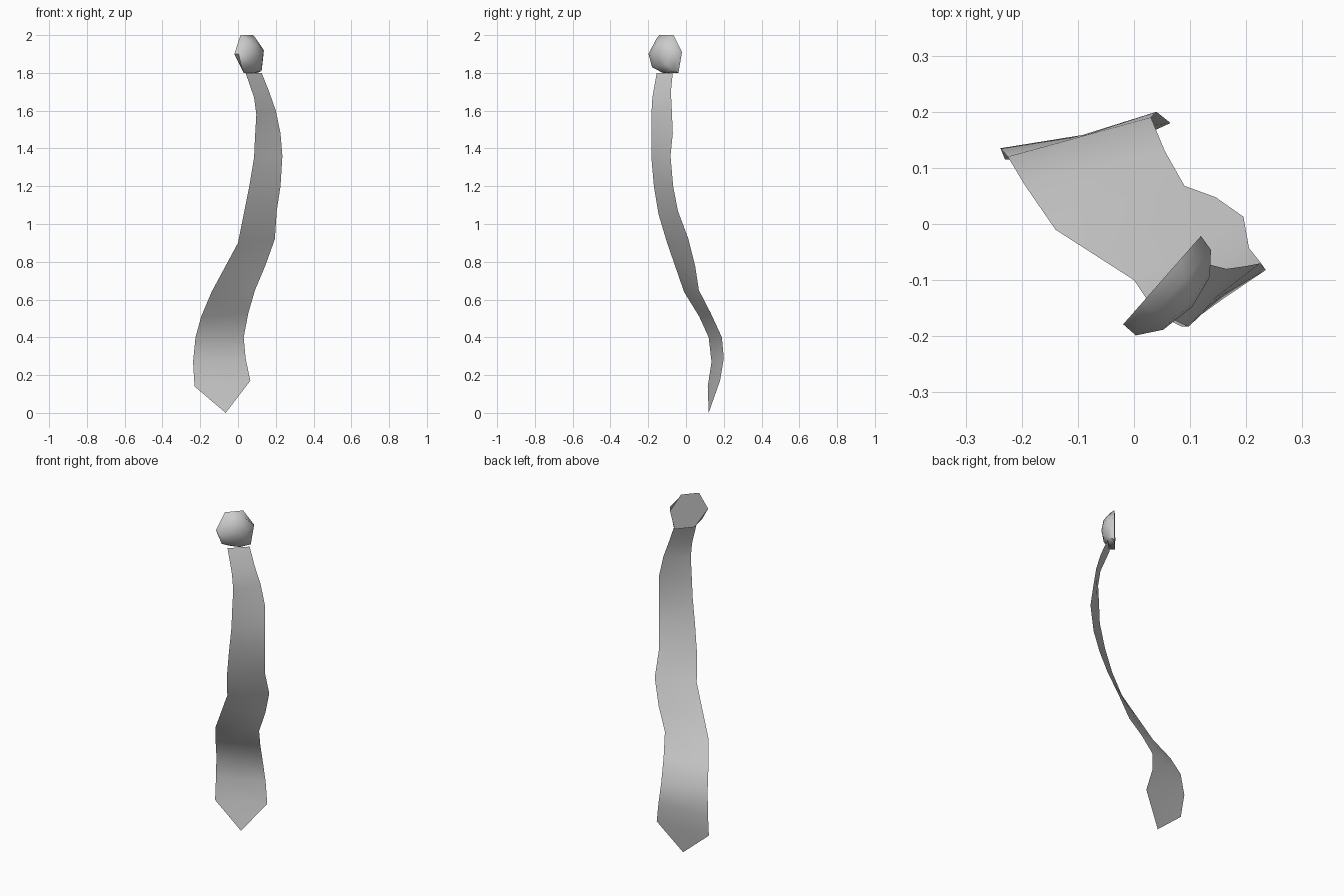
import bpy
import math
from mathutils import Vector

cube = bpy.data.objects.get("Cube")
if cube:
    bpy.data.objects.remove(cube, do_unlink=True)

# One plain grey for everything
grey = bpy.data.materials.new("light_grey")
grey.use_nodes = True
grey.diffuse_color = (0.6, 0.6, 0.6, 1)
grey.node_tree.nodes["Principled BSDF"].inputs["Base Color"].default_value = grey.diffuse_color


def build(name, verts, faces, angle):
    """Make a mesh object, smooth it by angle and give it the grey."""
    mesh = bpy.data.meshes.new(name)
    mesh.from_pydata([tuple(v) for v in verts], [], faces)
    mesh.materials.append(grey)
    obj = bpy.data.objects.new(name, mesh)
    bpy.context.collection.objects.link(obj)
    bpy.ops.object.select_all(action="DESELECT")
    obj.select_set(True)
    bpy.context.view_layer.objects.active = obj
    bpy.ops.object.shade_smooth_by_angle(angle=math.radians(angle))
    return obj


# Tie blade: matching points down its two long edges, from the knot to the point
right_edge = [
    (.04, -.155, 1.8), (.085, -.178, 1.67), (.097, -.183, 1.58), (.09, -.183, 1.46),
    (.085, -.183, 1.35), (.06, -.17, 1.2), (.03, -.145, 1.05), (0, -.1, .9),
    (-.07, -.055, .77), (-.14, -.01, .64), (-.195, .07, .51), (-.225, .12, .4),
    (-.238, .135, .27), (-.23, .115, .14)]
left_edge = [
    (.125, -.07, 1.8), (.165, -.08, 1.7), (.2, -.075, 1.6), (.225, -.07, 1.48),
    (.235, -.082, 1.36), (.225, -.068, 1.2), (.205, -.043, 1.07), (.195, .013, .92),
    (.145, .048, .78), (.09, .068, .65), (.055, .13, .53), (.03, .19, .4),
    (.04, .2, .29), (.065, .18, .17)]
tip = Vector((-.065, .12, 0))
dent = Vector((.007, -.009, 0))  # shallow hollow down the middle near the point

verts, faces = [], []
for i, (a, b) in enumerate(zip(right_edge, left_edge)):
    a, b = Vector(a), Vector(b)
    middle = (a + b) / 2
    if i == len(right_edge) - 2:
        middle += dent
    verts += [a, middle, b]
    if i:
        row = 3 * i
        for c in (row, row + 1):
            faces.append((c - 3, c, c + 1, c - 2))
last = len(verts) - 3
verts.append(tip)
faces += [(last, last + 3, last + 1), (last + 1, last + 3, last + 2)]
build("tie_blade", verts, faces, 60)

# Knot: flat back outline, a bulged rim and a rounded front
across = Vector((.66, .75, 0))
outward = Vector((.75, -.66, 0))
knot_centre = Vector((.05, -.1, 0))
back_outline = [(-.055, 2), (-.105, 1.9), (-.03, 1.8), (.025, 1.8),
                (.08, 1.8), (.105, 1.91), (.045, 2)]
rim_outline = [(-.05, 1.98), (-.105, 1.9), (-.08, 1.83), (.02, 1.8),
               (.08, 1.81), (.098, 1.92), (.03, 1.985)]


def knot_ring(outline, depth, size=1):
    """Place an outline at a depth in front of the knot's flat back."""
    return [knot_centre + across * s * size + outward * depth
            + Vector((0, 0, 1.9 + (z - 1.9) * size)) for s, z in outline]


rings = [knot_ring(back_outline, 0), knot_ring(rim_outline, .03),
         knot_ring(rim_outline, .06, .62)]
verts = [v for ring in rings for v in ring]
verts.append(knot_centre + outward * .072 + Vector((0, 0, 1.9)))
n = len(back_outline)
faces = [tuple(reversed(range(n)))]
for i in range(n):
    j = (i + 1) % n
    for r in (0, n):
        faces.append((r + i, r + j, r + n + j, r + n + i))
    faces.append((2 * n + i, 2 * n + j, 3 * n))
build("tie_knot", verts, faces, 60)
